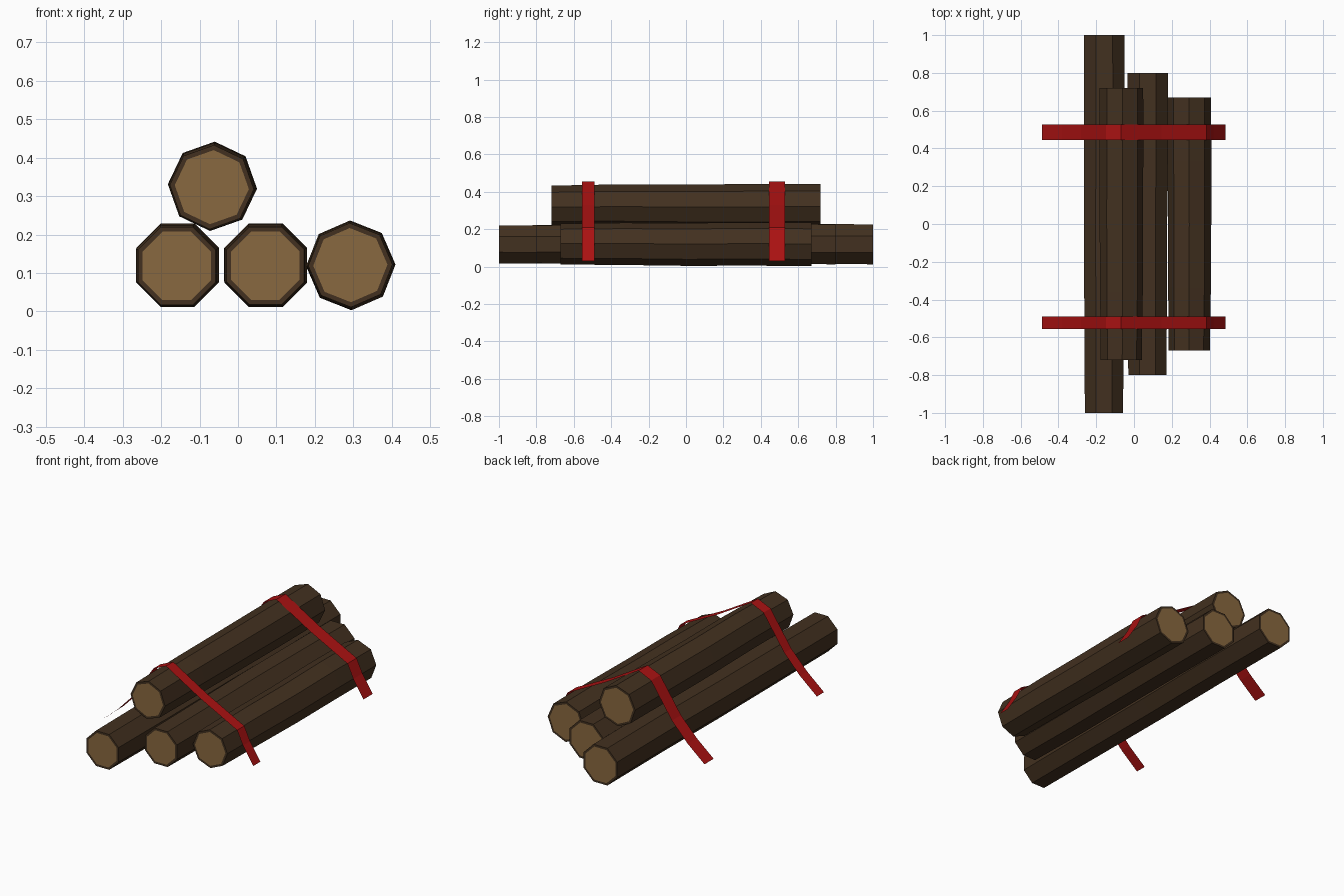
import bpy, bmesh, math, random

if "Cube" in bpy.data.objects:
    bpy.data.objects.remove(bpy.data.objects["Cube"])

random.seed(4)


def material(name, rgb):
    m = bpy.data.materials.new(name)
    m.diffuse_color = (*rgb, 1)
    m.use_nodes = True
    m.node_tree.nodes["Principled BSDF"].inputs["Base Color"].default_value = m.diffuse_color
    return m


BARK = material("bark", (0.055, 0.030, 0.014))
WOOD = material("cut_wood", (0.25, 0.14, 0.05))
RED = material("red_strap", (0.40, 0.006, 0.006))


def finish(name, bm, mats):
    me = bpy.data.meshes.new(name)
    bm.to_mesh(me)
    bm.free()
    for m in mats:
        me.materials.append(m)
    ob = bpy.data.objects.new(name, me)
    bpy.context.collection.objects.link(ob)
    return ob


# Eight-sided log: slightly uneven rings along y, inset pale faces at the ends
def log(name, x, z, half, turn):
    bm = bmesh.new()
    rings = []
    for t in (-1, -0.5, 0, 0.5, 1):
        r = 0.1125 + 0.003 * t + (0.002 if abs(t) < 1 else 0)
        dx, dz = random.uniform(-0.002, 0.002), random.uniform(-0.002, 0.002)
        rings.append([bm.verts.new((x + dx + r * math.cos(a), t * half, z + dz + r * math.sin(a)))
                      for a in (math.radians(turn + 45 * i) for i in range(8))])
    for a, b in zip(rings, rings[1:]):
        for i in range(8):
            j = (i + 1) % 8
            bm.faces.new((a[i], b[i], b[j], a[j]))
    caps = [bm.faces.new(rings[0]), bm.faces.new(rings[-1][::-1])]
    bmesh.ops.recalc_face_normals(bm, faces=bm.faces)
    bmesh.ops.inset_individual(bm, faces=caps, thickness=0.013)
    for f in caps:
        f.material_index = 1
    return finish(name, bm, (BARK, WOOD))


log("bottom_log_left", -0.158, 0.12, 1.0, 22.5)
log("bottom_log_middle", 0.071, 0.12, 0.80, 22.5)
log("bottom_log_right", 0.293, 0.12, 0.67, 1)
log("top_log", -0.068, 0.325, 0.72, -3)

# Flat straps draped over the stack
PATH = [(-0.487, 0.03), (-0.38, 0.12), (-0.28, 0.225), (-0.148, 0.42), (-0.068, 0.455),
        (0.145, 0.33), (0.383, 0.208), (0.42, 0.13), (0.485, 0.03)]


def strap(name, y0, y1):
    bm = bmesh.new()
    pairs = [(bm.verts.new((x, y0, z)), bm.verts.new((x, y1, z))) for x, z in PATH]
    for (a, b), (c, d) in zip(pairs, pairs[1:]):
        bm.faces.new((a, c, d, b))
    return finish(name, bm, (RED,))


strap("front_strap", -0.555, -0.49)
strap("back_strap", 0.445, 0.528)
